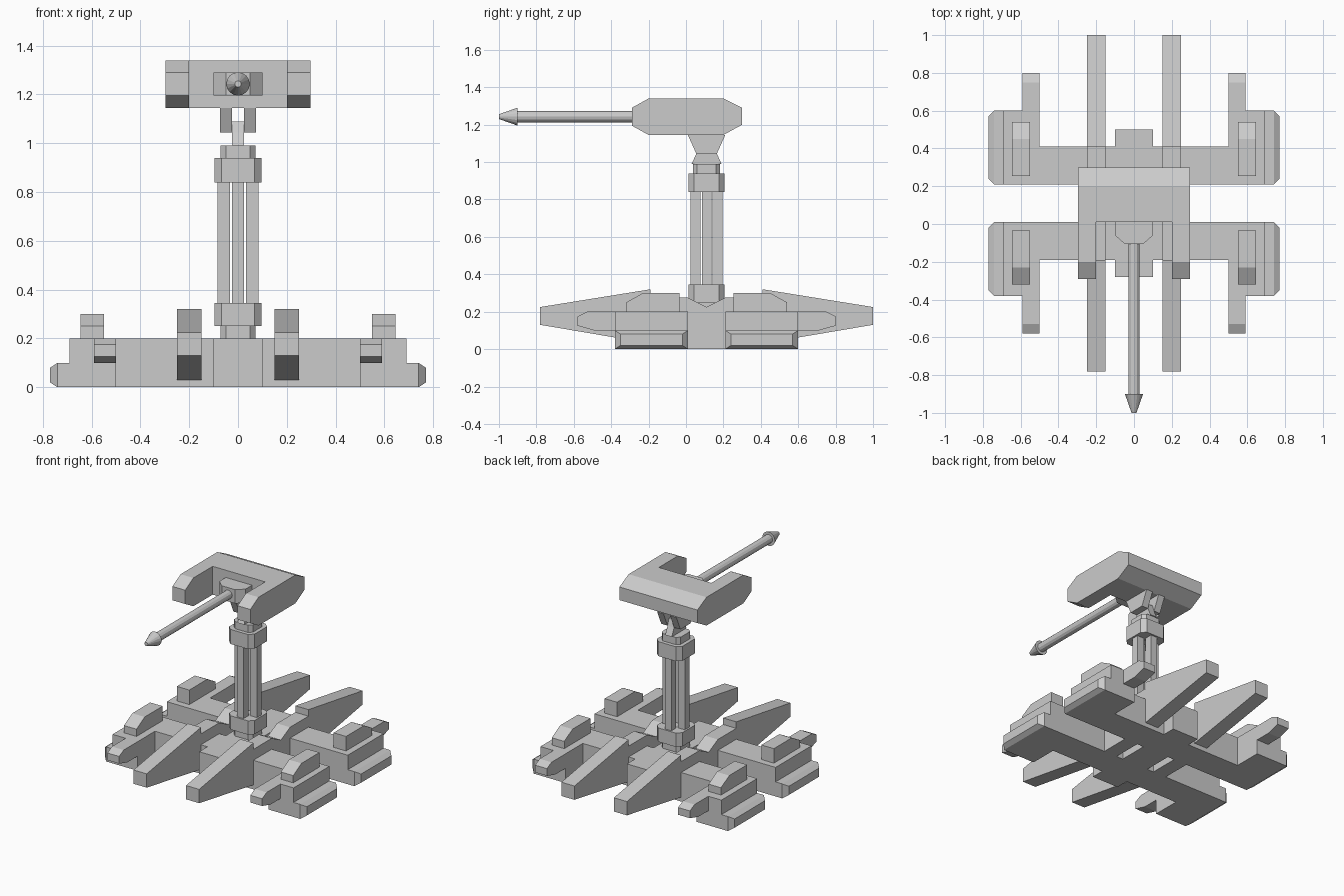
import bpy, bmesh, math
from mathutils import Matrix, Vector

if "Cube" in bpy.data.objects:
    bpy.data.objects.remove(bpy.data.objects["Cube"])

MID = 0.11  # y of the mast, about which the base is symmetrical

grey = bpy.data.materials.new("plain_grey")
grey.use_nodes = True
GREY = (0.6, 0.6, 0.6, 1)
grey.diffuse_color = GREY
grey.node_tree.nodes["Principled BSDF"].inputs["Base Color"].default_value = GREY


def finish(name, bm, mirror=(False, False)):
    """Turn a bmesh into an object, optionally mirrored in x and y about the mast."""
    bmesh.ops.recalc_face_normals(bm, faces=bm.faces)
    mesh = bpy.data.meshes.new(name)
    bm.to_mesh(mesh)
    bm.free()
    mesh.materials.append(grey)
    ob = bpy.data.objects.new(name, mesh)
    ob.location.y = MID
    bpy.context.collection.objects.link(ob)
    if any(mirror):
        mod = ob.modifiers.new("mirror", 'MIRROR')
        mod.use_axis = (mirror[0], mirror[1], False)
        mod.use_mirror_merge = False
    return ob


def extrude(name, points, low, high, axis='x', mirror=(False, False)):
    """Extrude a (y, z) profile along x, or an (x, y) profile along z."""
    bm = bmesh.new()
    place = (lambda p: (low, *p)) if axis == 'x' else (lambda p: (*p, low))
    face = bm.faces.new([bm.verts.new(place(p)) for p in points])
    out = bmesh.ops.extrude_face_region(bm, geom=[face])
    step = Vector((high - low, 0, 0) if axis == 'x' else (0, 0, high - low))
    bmesh.ops.translate(bm, vec=step,
                        verts=[v for v in out["geom"] if isinstance(v, bmesh.types.BMVert)])
    return finish(name, bm, mirror)


def box(name, x, y, z, mirror=(False, False)):
    return extrude(name, [(x[0], y[0]), (x[1], y[0]), (x[1], y[1]), (x[0], y[1])],
                   z[0], z[1], 'z', mirror)


def chamfered(name, half, cut, low, high):
    """Square block with cut vertical corners."""
    a, b = half, half - cut
    pts = [(a, -b), (a, b), (b, a), (-b, a), (-a, b), (-a, -b), (-b, -a), (b, -a)]
    return extrude(name, pts, low, high, 'z')


BOTH, SIDES, ENDS = (True, True), (True, False), (False, True)

# Base: central beam, two crossbars, links beside the mast
box("central_beam", (-0.1, 0.1), (-0.39, 0.39), (0, 0.2))
box("crossbar", (-0.5, 0.5), (-0.3, -0.1), (0, 0.2), ENDS)
extrude("base_link", [(-0.3, 0), (0.3, 0), (0.3, 0.275), (0.1, 0.275), (0, 0.225),
                      (-0.1, 0.275), (-0.3, 0.275)], 0.15, 0.25, mirror=SIDES)

# Long tapering stabiliser fins
extrude("stabiliser_fin", [(-0.89, 0.13), (-0.3, 0.03), (-0.3, 0.32), (-0.89, 0.225)],
        0.15, 0.25, mirror=BOTH)

# Corner pods with prongs, cover plates and stepped outer edges
box("pod", (0.5, 0.69), (-0.49, -0.1), (0, 0.2), BOTH)
extrude("pod_prong", [(-0.49, 0.1), (-0.6, 0.1), (-0.69, 0.125), (-0.69, 0.175),
                      (-0.64, 0.2), (-0.49, 0.2)], 0.5, 0.59, mirror=BOTH)
extrude("pod_cover", [(-0.43, 0.2), (-0.43, 0.25), (-0.34, 0.3), (-0.145, 0.3),
                      (-0.145, 0.2)], 0.55, 0.645, mirror=BOTH)

bm = bmesh.new()
rings = []
for x, dy, dz in ((0.69, 0, 0), (0.74, 0, 0), (0.77, 0.03, 0.02)):
    rings.append([bm.verts.new((x, y, z)) for y, z in (
        (-0.49 + dy, dz), (-0.1 - dy, dz), (-0.1 - dy, 0.1 - dz), (-0.49 + dy, 0.1 - dz))])
for r, s in zip(rings, rings[1:]):
    for i in range(4):
        j = (i + 1) % 4
        bm.faces.new((r[i], r[j], s[j], s[i]))
bm.faces.new(rings[0])
bm.faces.new(rings[-1])
finish("pod_step", bm, BOTH)

# Mast: collars and four square rods
chamfered("mast_foot", 0.072, 0.022, 0.2, 0.25)
chamfered("lower_collar", 0.097, 0.03, 0.25, 0.345)
chamfered("upper_collar", 0.097, 0.03, 0.84, 0.94)
chamfered("mast_cap", 0.072, 0.022, 0.94, 0.99)
box("front_back_rod", (-0.025, 0.025), (-0.085, -0.033), (0.345, 0.84), ENDS)
box("side_rod", (0.033, 0.085), (-0.025, 0.025), (0.345, 0.84), SIDES)

# Neck: tongue held in a fork
extrude("neck_tongue", [(-0.08, 0.99), (0.08, 0.99), (0.055, 1.045), (0.04, 1.09),
                        (-0.04, 1.09), (-0.055, 1.045)], -0.025, 0.025)
extrude("neck_fork", [(-0.055, 1.045), (0.055, 1.045), (0.1, 1.145), (-0.1, 1.145)],
        0.025, 0.073, mirror=SIDES)

# Head: centre block with two forward arms
back = [(0.09, 1.145), (0.19, 1.2), (0.19, 1.29), (0.09, 1.34)]
extrude("head_centre", [(-0.1, 1.145)] + back + [(-0.1, 1.34)], -0.2, 0.2)
extrude("head_arm", back + [(-0.31, 1.34), (-0.4, 1.29), (-0.4, 1.195), (-0.31, 1.145)],
        0.2, 0.297, mirror=SIDES)
extrude("gun_mount", [(-0.1, -0.1), (0.1, -0.1), (0.1, -0.17), (0.05, -0.215),
                      (-0.05, -0.215), (-0.1, -0.17)], 1.195, 1.29, 'z')


# Gun: barrel and flared muzzle
def cone(name, sides, y_back, r_back, y_front, r_front):
    bm = bmesh.new()
    bmesh.ops.create_cone(bm, cap_ends=True, segments=sides, radius1=r_back,
                          radius2=r_front, depth=y_back - y_front)
    bmesh.ops.transform(bm, verts=bm.verts, matrix=Matrix.Translation(
        (0, (y_back + y_front) / 2 - MID, 1.243)) @ Matrix.Rotation(math.pi / 2, 4, 'X'))
    return finish(name, bm)


cone("barrel", 12, -0.1, 0.03, -0.92, 0.03)
cone("muzzle", 16, -0.9, 0.048, -1.0, 0.013)
